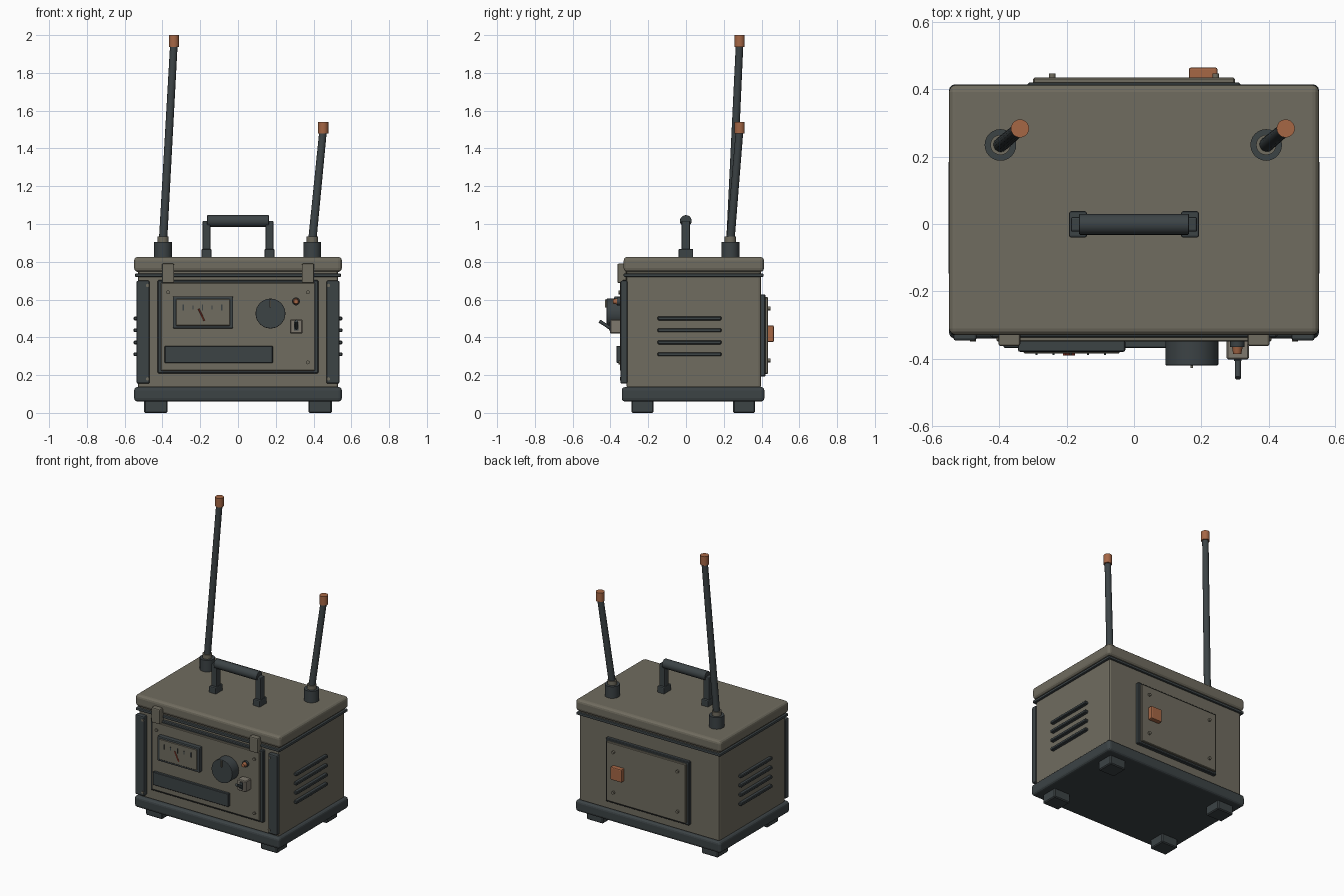
import bpy, bmesh, math
from mathutils import Vector

if "Cube" in bpy.data.objects:
    bpy.data.objects.remove(bpy.data.objects["Cube"])


def material(name, rgb):
    m = bpy.data.materials.new(name)
    m.diffuse_color = (*rgb, 1)
    m.use_nodes = True
    m.node_tree.nodes["Principled BSDF"].inputs["Base Color"].default_value = m.diffuse_color
    return m


OLIVE = material("olive grey paint", (0.162, 0.150, 0.115))
DARK = material("dark slate", (0.045, 0.056, 0.060))
COPPER = material("copper orange", (0.38, 0.135, 0.06))
RED = material("needle red", (0.30, 0.045, 0.025))
PALE = material("pale metal", (0.21, 0.19, 0.155))


def finish(name, bm, mat, bevel=0.0, segments=2):
    me = bpy.data.meshes.new(name)
    bm.to_mesh(me)
    bm.free()
    me.materials.append(mat)
    ob = bpy.data.objects.new(name, me)
    bpy.context.collection.objects.link(ob)
    if bevel:
        mod = ob.modifiers.new("soft edges", 'BEVEL')
        mod.width, mod.segments = bevel, segments
        mod.limit_method = 'ANGLE'
    return ob


def box(name, x, y, z, mat, bevel=0.0, segments=2):
    """Box from (min, max) ranges."""
    bm = bmesh.new()
    bmesh.ops.create_cube(bm, size=1)
    for v in bm.verts:
        for i, (lo, hi) in enumerate((x, y, z)):
            v.co[i] = lo if v.co[i] < 0 else hi
    return finish(name, bm, mat, bevel, segments)


def rod(name, a, b, r1, mat, r2=None, sides=20, bevel=0.0):
    """Cylinder or cone between two points."""
    a, b = Vector(a), Vector(b)
    d = b - a
    bm = bmesh.new()
    bmesh.ops.create_cone(bm, cap_ends=True, segments=sides, radius1=r1,
                          radius2=r1 if r2 is None else r2, depth=d.length)
    rot = d.to_track_quat('Z', 'Y')
    for v in bm.verts:
        v.co = rot @ v.co + (a + b) / 2
    for f in bm.faces:
        f.smooth = len(f.verts) == 4
    for e in bm.edges:
        e.smooth = all(f.smooth for f in e.link_faces)
    return finish(name, bm, mat, bevel)


# Case: base tray, body, gasket and lid
box("base_tray", (-0.55, 0.55), (-0.34, 0.415), (0.06, 0.137), DARK, 0.018, 3)
box("body", (-0.53, 0.53), (-0.315, 0.397), (0.13, 0.76), OLIVE, 0.012)
box("gasket", (-0.545, 0.545), (-0.33, 0.41), (0.72, 0.738), DARK, 0.005)
box("lid", (-0.55, 0.55), (-0.33, 0.413), (0.746, 0.826), OLIVE, 0.02, 3)

for s, side in ((-1, "left"), (1, "right")):
    # Feet, guard rails, latches and side vents
    for y0, end in ((-0.288, "front"), (0.25, "back")):
        xs = sorted((s * 0.373, s * 0.497))
        box(f"foot_{end}_{side}", xs, (y0, y0 + 0.116), (0, 0.065), DARK, 0.006, 1)
    box(f"guard_rail_{side}", sorted((s * 0.468, s * 0.537)), (-0.347, -0.31),
        (0.155, 0.70), DARK, 0.008)
    for z in (0.18, 0.675):
        rod(f"guard_screw_{side}", (s * 0.479, -0.34, z), (s * 0.479, -0.350, z),
            0.009, OLIVE, sides=12)
    box(f"latch_{side}", sorted((s * 0.338, s * 0.403)), (-0.363, -0.315),
        (0.687, 0.79), OLIVE, 0.007)
    for z in (0.31, 0.373, 0.437, 0.50):
        box(f"vent_{side}", sorted((s * 0.52, s * 0.552)), (-0.15, 0.187),
            (z - 0.01, z + 0.01), DARK, 0.004, 1)
    # Handle supports
    box(f"handle_foot_{side}", sorted((s * 0.14, s * 0.193)), (-0.04, 0.038),
        (0.82, 0.868), DARK, 0.006)
    box(f"handle_post_{side}", sorted((s * 0.146, s * 0.188)), (-0.023, 0.021),
        (0.86, 1.017), DARK, 0.006)

# Handle grip
rod("handle_grip", (-0.163, -0.001, 1.016), (0.163, -0.001, 1.016), 0.031, DARK, bevel=0.003)

# Front panel with dark bezel
box("front_bezel", (-0.426, 0.426), (-0.338, -0.31), (0.209, 0.703), DARK, 0.005, 1)
box("front_panel", (-0.408, 0.408), (-0.350, -0.32), (0.222, 0.690), OLIVE, 0.004, 1)
for x, z in ((-0.37, 0.638), (0.37, 0.638), (0.37, 0.267)):
    rod("front_screw", (x, -0.345, z), (x, -0.358, z), 0.010, OLIVE, sides=12)
box("name_plate", (-0.388, 0.184), (-0.368, -0.345), (0.265, 0.355), DARK, 0.003, 1)

# Meter with scale ticks and needle
box("meter_frame", (-0.345, -0.026), (-0.380, -0.345), (0.447, 0.617), DARK, 0.006)
box("meter_face", (-0.328, -0.043), (-0.385, -0.37), (0.461, 0.603), OLIVE, 0.003, 1)
for i in range(5):
    x, h = -0.29 + i * 0.051, 0.016 if i % 2 == 0 else 0.011
    box("meter_tick", (x - 0.003, x + 0.003), (-0.389, -0.38),
        (0.558 - h, 0.558 + h), DARK)
rod("meter_needle", (-0.178, -0.388, 0.487), (-0.208, -0.388, 0.550), 0.004, RED, sides=6)

# Tuning knob with pointer
rod("knob", (0.172, -0.345, 0.526), (0.172, -0.420, 0.526), 0.079, DARK, sides=32, bevel=0.003)
box("knob_pointer", (0.168, 0.176), (-0.428, -0.415), (0.558, 0.600), OLIVE)

# Indicator lamp
rod("lamp_ring", (0.307, -0.345, 0.59), (0.307, -0.365, 0.59), 0.021, DARK)
rod("lamp", (0.307, -0.36, 0.59), (0.307, -0.386, 0.59), 0.017, COPPER, r2=0.012)

# Toggle switch
box("switch_block", (0.275, 0.342), (-0.403, -0.345), (0.420, 0.495), PALE, 0.005, 1)
box("switch_slot", (0.297, 0.320), (-0.407, -0.40), (0.435, 0.482), DARK)
rod("switch_lever", (0.309, -0.398, 0.447), (0.309, -0.458, 0.486), 0.009, DARK, sides=12)

# Back panel, screws and power switch
box("back_bezel", (-0.316, 0.316), (0.39, 0.420), (0.193, 0.627), DARK, 0.004, 1)
box("back_panel", (-0.300, 0.300), (0.40, 0.435), (0.207, 0.613), OLIVE, 0.004, 1)
for x in (-0.243, 0.243):
    for z in (0.278, 0.553):
        rod("back_screw", (x, 0.43, z), (x, 0.447, z), 0.010, OLIVE, sides=12)
box("power_switch", (0.163, 0.248), (0.43, 0.465), (0.375, 0.463), COPPER, 0.006)

# Antennas: socket, collar, leaning mast and copper tip
for side, x, top in (("left", -0.397, 2.0), ("right", 0.393, 1.54)):
    y, tx, ty = 0.235, x + 0.058, 0.284
    rod(f"antenna_socket_{side}", (x, y, 0.82), (x, y, 0.905), 0.047, DARK, sides=24)
    rod(f"antenna_collar_{side}", (x, y, 0.90), (x, y, 0.933), 0.030, OLIVE)
    rod(f"antenna_mast_{side}", (x, y, 0.91), (tx, ty, top - 0.04), 0.022, DARK, r2=0.020, sides=16)
    rod(f"antenna_tip_{side}", (tx, ty, top - 0.062), (tx, ty, top), 0.027, COPPER)
